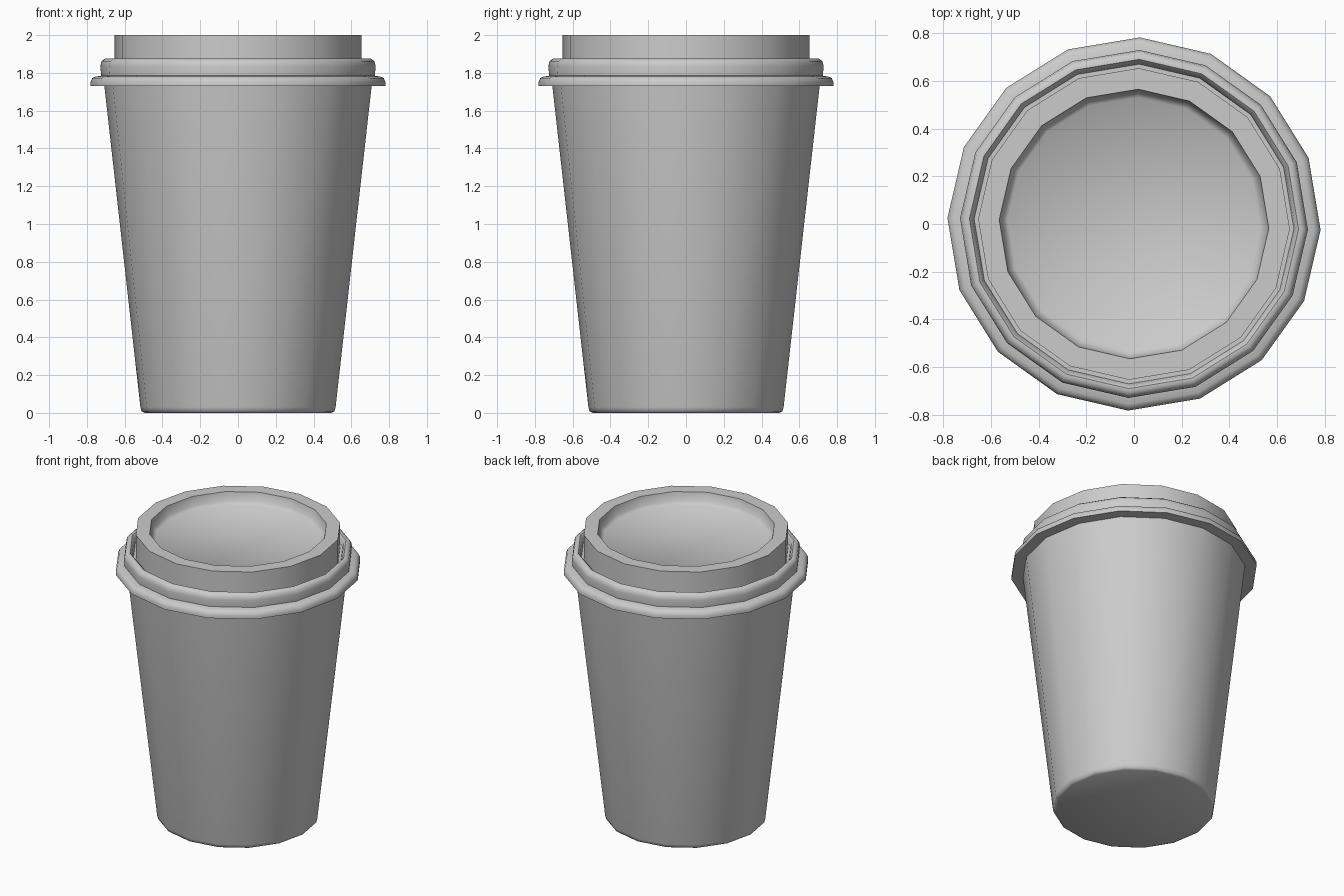
import bpy, bmesh, math

if "Cube" in bpy.data.objects:
    bpy.data.objects.remove(bpy.data.objects["Cube"])

SIDES = 16
PHASE = math.radians(-1.8)


def lathe(name, profile, cap_start=False, cap_end=False, angle=40):
    """Spin an (r, z) profile, listed so that faces point outwards."""
    bm = bmesh.new()
    rings = []
    for r, z in profile:
        ring = []
        for i in range(SIDES):
            a = PHASE + 2 * math.pi * i / SIDES
            ring.append(bm.verts.new((r * math.cos(a), r * math.sin(a), z)))
        rings.append(ring)
    for lo, hi in zip(rings, rings[1:]):
        for i in range(SIDES):
            j = (i + 1) % SIDES
            bm.faces.new((lo[i], lo[j], hi[j], hi[i]))
    if cap_start:
        bm.faces.new(rings[0][::-1])
    if cap_end:
        bm.faces.new(rings[-1])
    mesh = bpy.data.meshes.new(name)
    bm.to_mesh(mesh)
    bm.free()
    obj = bpy.data.objects.new(name, mesh)
    bpy.context.collection.objects.link(obj)
    bpy.ops.object.select_all(action='DESELECT')
    obj.select_set(True)
    bpy.context.view_layer.objects.active = obj
    bpy.ops.object.shade_smooth_by_angle(angle=math.radians(angle))
    return obj


# Tapered cup body with a softened bottom edge, closed under the lid
lathe("cup_body", [(0.495, 0.0), (0.511, 0.008), (0.517, 0.03), (0.71, 1.75)],
      cap_start=True, cap_end=True, angle=60)

# Lid: underside, flared rim, snap ring, groove, raised wall and recessed top
lathe("lid", [
    (0.70, 1.73), (0.782, 1.73), (0.782, 1.75), (0.772, 1.772), (0.755, 1.78),
    (0.725, 1.785), (0.729, 1.835), (0.723, 1.862), (0.705, 1.875),
    (0.69, 1.875), (0.677, 1.86), (0.67, 1.83), (0.653, 1.83),
    (0.653, 2.0), (0.565, 2.0), (0.553, 1.94), (0.53, 1.92),
], cap_end=True, angle=42)
